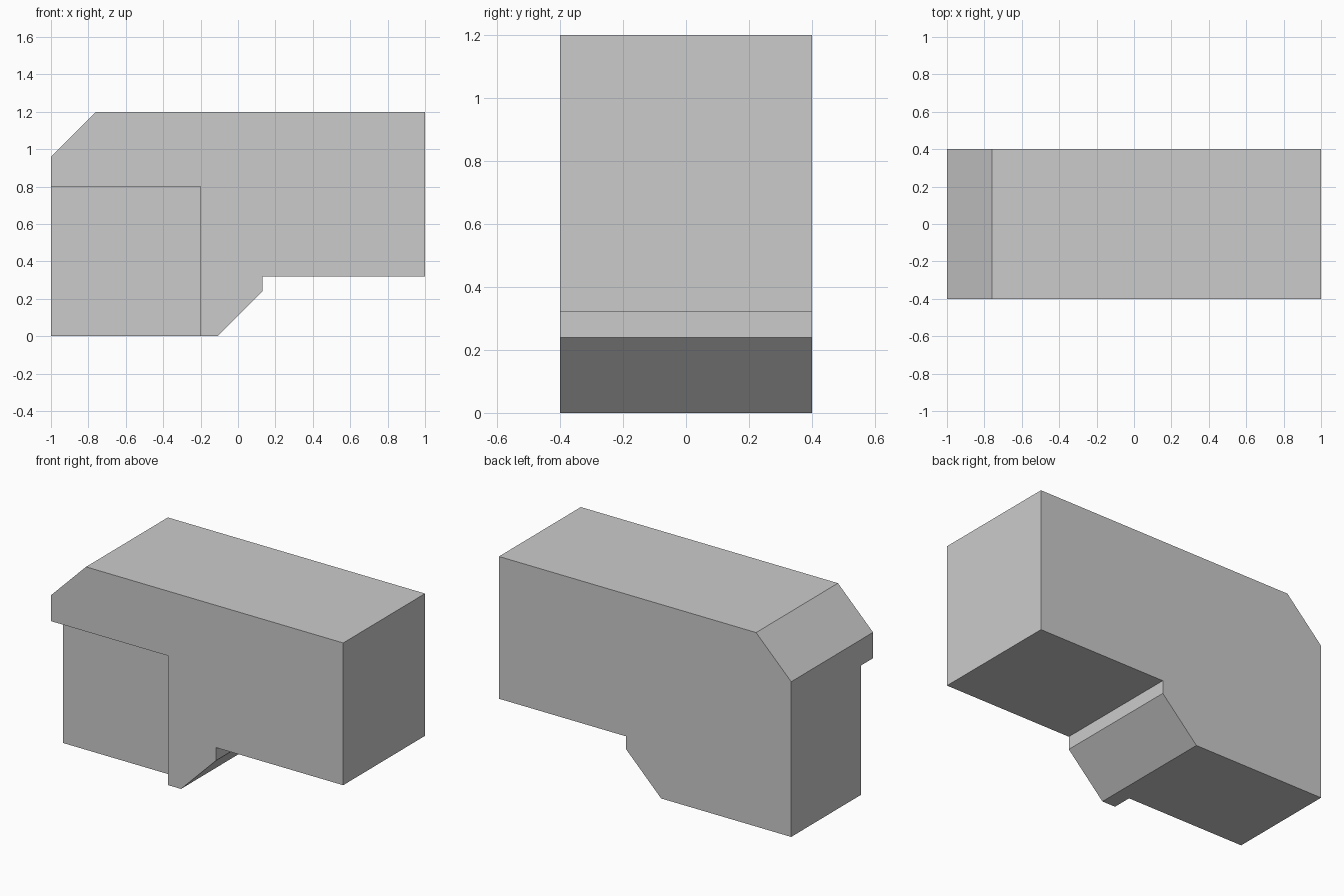
import bpy
import bmesh

default_cube = bpy.data.objects.get("Cube")
if default_cube:
    bpy.data.objects.remove(default_cube, do_unlink=True)

# Single plain grey
grey = bpy.data.materials.new("light_grey")
grey.use_nodes = True
colour = (0.6, 0.6, 0.6, 1.0)
grey.diffuse_color = colour
grey.node_tree.nodes["Principled BSDF"].inputs["Base Color"].default_value = colour


def prism(name, outline, y_front, y_back):
    """Extrude an x-z outline from y_front to y_back."""
    bm = bmesh.new()
    face = bm.faces.new([bm.verts.new((x, y_front, z)) for x, z in outline])
    extruded = bmesh.ops.extrude_face_region(bm, geom=[face])["geom"]
    moved = [v for v in extruded if isinstance(v, bmesh.types.BMVert)]
    bmesh.ops.translate(bm, verts=moved, vec=(0, y_back - y_front, 0))
    bmesh.ops.recalc_face_normals(bm, faces=bm.faces)
    mesh = bpy.data.meshes.new(name)
    bm.to_mesh(mesh)
    bm.free()
    mesh.materials.append(grey)
    obj = bpy.data.objects.new(name, mesh)
    bpy.context.collection.objects.link(obj)
    return obj


# Block with a chamfered top corner and a stepped, sloping underside
body = prism("body", [(-1, 0), (-0.11, 0), (0.13, 0.24), (0.13, 0.32),
                      (1, 0.32), (1, 1.2), (-0.76, 1.2), (-1, 0.96)], -0.4, 0.4)

# Shallow recess in the lower front corner
cutter = prism("recess_cutter", [(-1.2, -0.2), (-0.2, -0.2), (-0.2, 0.8), (-1.2, 0.8)],
               -0.6, -0.28)
cutter.hide_render = True
recess = body.modifiers.new("recess", "BOOLEAN")
recess.operation = "DIFFERENCE"
recess.solver = "EXACT"
recess.object = cutter
bpy.context.view_layer.objects.active = body
bpy.ops.object.modifier_apply(modifier=recess.name)
bpy.data.objects.remove(cutter, do_unlink=True)
